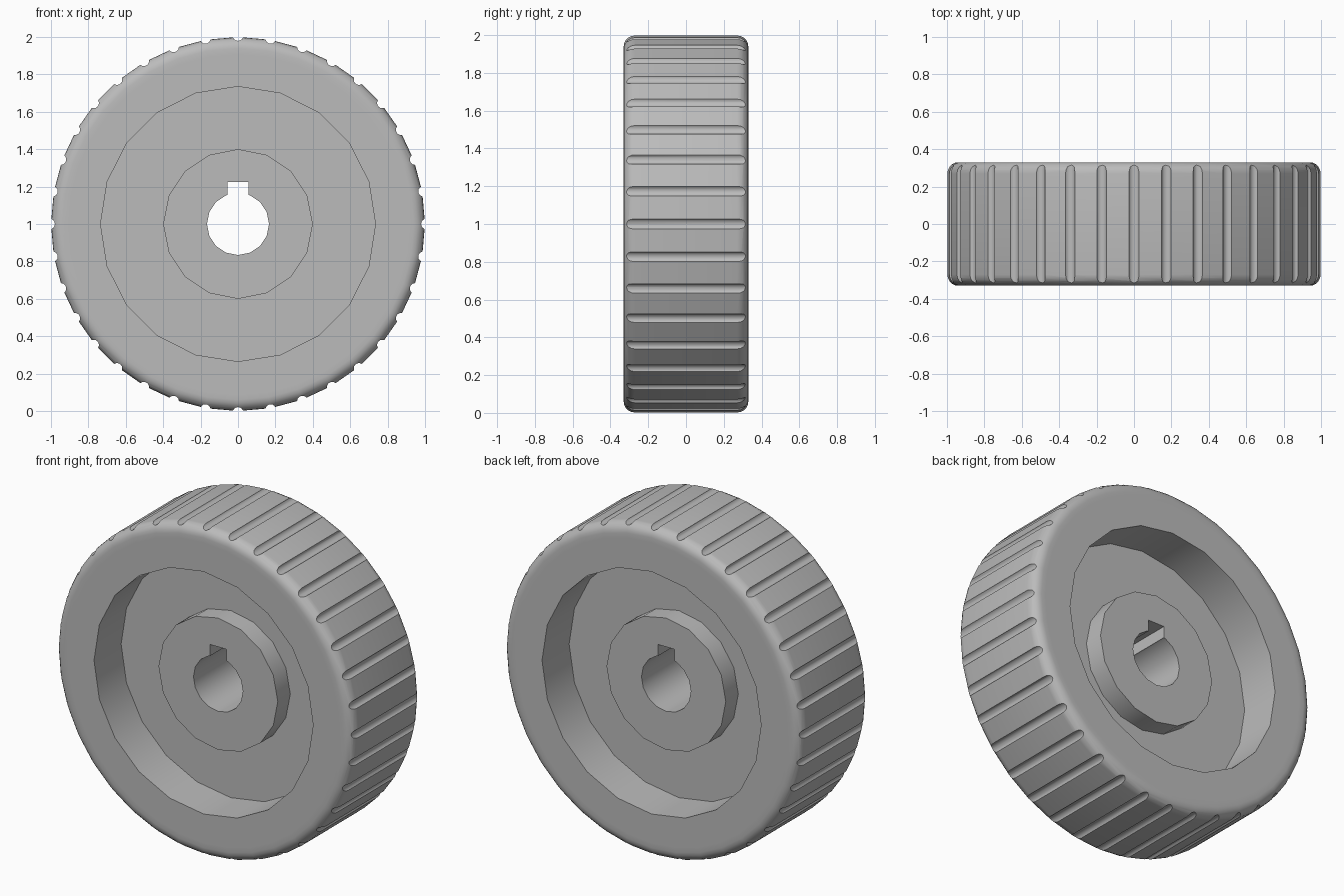
import bpy, bmesh, math
from mathutils import Matrix

cube = bpy.data.objects.get("Cube")
if cube:
    bpy.data.objects.remove(cube, do_unlink=True)

MID = 1.0          # height of the axle
HALF = 0.33        # half the wheel width
GROOVES = 36

grey = bpy.data.materials.new("plain_grey")
grey.use_nodes = True
colour = (0.5, 0.5, 0.5, 1)
grey.diffuse_color = colour
grey.node_tree.nodes["Principled BSDF"].inputs["Base Color"].default_value = colour


def prism(bm, radius, sides, y0, y1, x=0.0, z=MID):
    """Add a capped prism lying along y."""
    place = Matrix.Translation((x, (y0 + y1) / 2, z)) @ Matrix.Rotation(math.pi / 2, 4, "X")
    bmesh.ops.create_cone(bm, cap_ends=True, segments=sides, radius1=radius,
                          radius2=radius, depth=y1 - y0, matrix=place)


def make_object(name, bm):
    bmesh.ops.recalc_face_normals(bm, faces=bm.faces)
    mesh = bpy.data.meshes.new(name)
    bm.to_mesh(mesh)
    bm.free()
    mesh.materials.append(grey)
    obj = bpy.data.objects.new(name, mesh)
    bpy.context.collection.objects.link(obj)
    return obj


def combine(target, tool, operation):
    """Apply a boolean and remove the tool object."""
    mod = target.modifiers.new("cut", "BOOLEAN")
    mod.operation = operation
    mod.solver = "EXACT"
    mod.object = tool
    graph = bpy.context.evaluated_depsgraph_get()
    mesh = bpy.data.meshes.new_from_object(target.evaluated_get(graph))
    target.modifiers.clear()
    target.data = mesh
    bpy.data.objects.remove(tool, do_unlink=True)


# Tyre body with rounded shoulders
bm = bmesh.new()
prism(bm, 1.0, GROOVES, -HALF, HALF)
rims = [e for e in bm.edges if abs(e.verts[0].co.y - e.verts[1].co.y) < 0.001]
bmesh.ops.bevel(bm, geom=rims, offset=0.06, segments=5, profile=0.5, affect="EDGES")
# Narrow border keeps the side faces flat inside the shoulders
sides = [f for f in bm.faces if len(f.verts) > 4]
bmesh.ops.inset_individual(bm, faces=sides, thickness=0.03)
wheel = make_object("wheel", bm)

# Recess on both sides
bm = bmesh.new()
for y0, y1 in ((-0.5, -0.07), (0.07, 0.5)):
    prism(bm, 0.735, 20, y0, y1)
combine(wheel, make_object("recess_cutter", bm), "DIFFERENCE")

# Raised hub
bm = bmesh.new()
prism(bm, 0.4, 16, -0.19, 0.19)
combine(wheel, make_object("hub", bm), "UNION")

# Axle bore, then the keyway above it
bm = bmesh.new()
prism(bm, 0.166, 16, -0.5, 0.5)
combine(wheel, make_object("bore_cutter", bm), "DIFFERENCE")
bm = bmesh.new()
bmesh.ops.create_cube(bm, size=1, matrix=Matrix.Translation((0, 0, MID + 0.1625))
                      @ Matrix.Diagonal((0.11, 1, 0.125, 1)))
combine(wheel, make_object("keyway_cutter", bm), "DIFFERENCE")

# Tread grooves
bm = bmesh.new()
for i in range(GROOVES):
    a = math.tau * i / GROOVES
    prism(bm, 0.028, 16, -0.5, 0.5, 1.007 * math.sin(a), MID + 1.007 * math.cos(a))
combine(wheel, make_object("groove_cutter", bm), "DIFFERENCE")

# Smooth shading with crisp edges
bpy.ops.object.select_all(action="DESELECT")
wheel.select_set(True)
bpy.context.view_layer.objects.active = wheel
bpy.ops.object.shade_smooth_by_angle(angle=math.radians(30))
